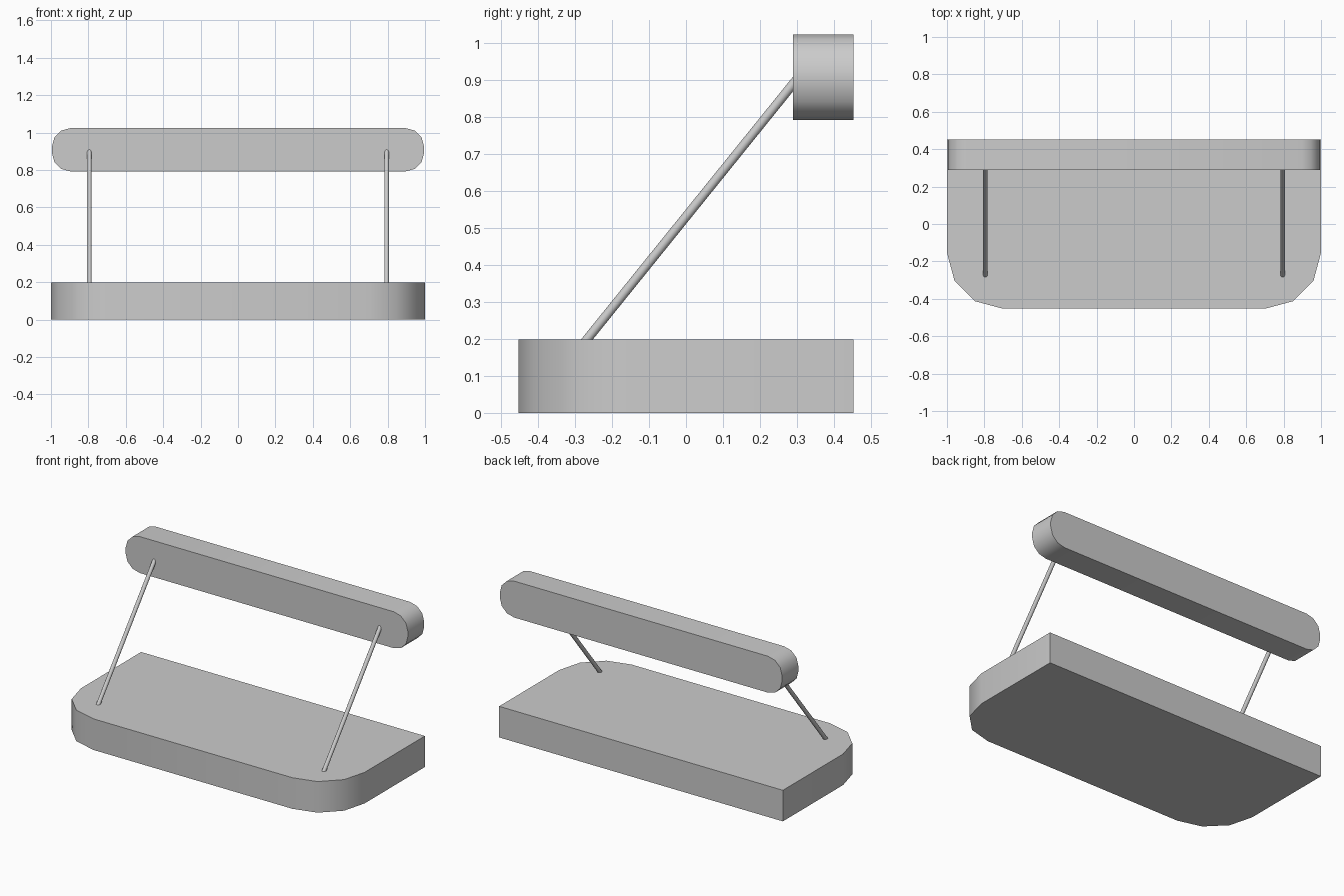
import bpy, math
from mathutils import Vector

cube = bpy.data.objects.get("Cube")
if cube:
    bpy.data.objects.remove(cube, do_unlink=True)

grey = bpy.data.materials.new("light_grey")
grey.use_nodes = True
COLOUR = (0.6, 0.6, 0.6, 1)
grey.diffuse_color = COLOUR
grey.node_tree.nodes["Principled BSDF"].inputs["Base Color"].default_value = COLOUR


def finish(obj, name):
    obj.name = name
    obj.data.materials.append(grey)
    bpy.ops.object.select_all(action="DESELECT")
    obj.select_set(True)
    bpy.context.view_layer.objects.active = obj
    bpy.ops.object.shade_smooth_by_angle(angle=math.radians(40))


def corner(cx, cy, radius, start, steps=3):
    """Quarter arc of outline points, counter-clockwise."""
    angles = [math.radians(start + 90 * i / steps) for i in range(steps + 1)]
    return [(cx + radius * math.cos(a), cy + radius * math.sin(a)) for a in angles]


def slab(name, outline, place, near, far):
    """Extrude a flat outline between two depths."""
    n = len(outline)
    verts = [place(u, v, d) for d in (near, far) for u, v in outline]
    faces = [tuple(reversed(range(n))), tuple(range(n, 2 * n))]
    faces += [(i, (i + 1) % n, n + (i + 1) % n, n + i) for i in range(n)]
    mesh = bpy.data.meshes.new(name)
    mesh.from_pydata(verts, [], faces)
    obj = bpy.data.objects.new(name, mesh)
    bpy.context.collection.objects.link(obj)
    finish(obj, name)


# Seat cushion: rounded front corners, square back corners
R, HALF = 0.3, 0.453
seat = [(1, HALF), (-1, HALF)]
seat += corner(-1 + R, -HALF + R, R, 180) + corner(1 - R, -HALF + R, R, 270)
slab("seat", seat, lambda u, v, d: (u, v, d), 0, 0.198)

# Backrest: bar rounded at all four corners
r, w, low, high = 0.1, 0.995, 0.792, 1.024
back = (corner(w - r, high - r, r, 0) + corner(-w + r, high - r, r, 90)
        + corner(-w + r, low + r, r, 180) + corner(w - r, low + r, r, 270))
slab("backrest", back, lambda u, v, d: (u, -d, v), -HALF, -0.289)

# Slanted support rods, sunk slightly into seat and backrest
for side, x in (("left", 0.795), ("right", -0.795)):
    a, b = Vector((x, -0.3, 0.159)), Vector((x, 0.31, 0.915))
    bpy.ops.mesh.primitive_cylinder_add(vertices=16, radius=0.0125,
                                        depth=(b - a).length, location=(a + b) / 2)
    rod = bpy.context.object
    rod.rotation_euler = (b - a).to_track_quat("Z", "Y").to_euler()
    finish(rod, side + "_support_rod")
